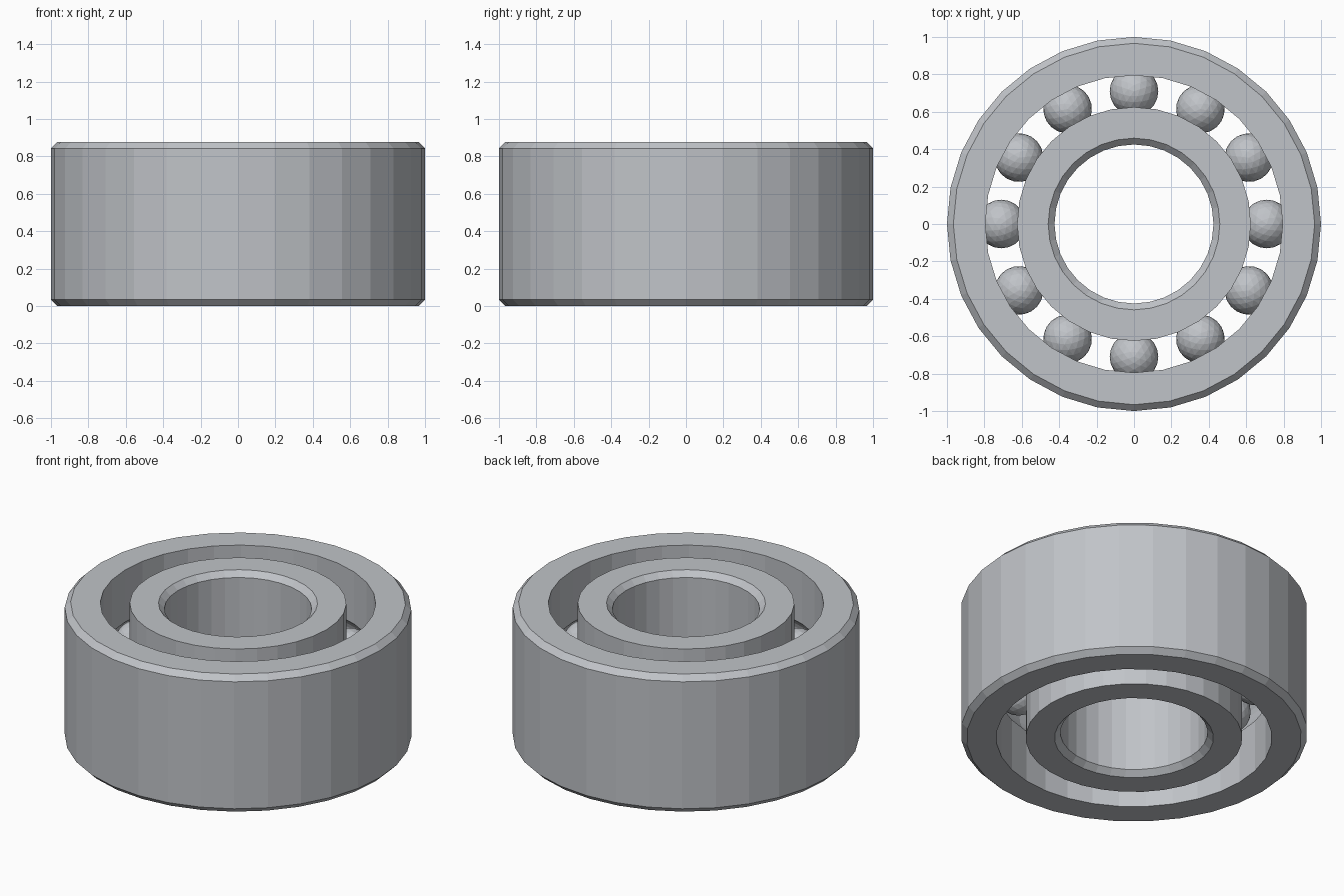
import bpy, bmesh
from math import sin, cos, pi, sqrt, atan2

cube = bpy.data.objects.get("Cube")
if cube:
    bpy.data.objects.remove(cube, do_unlink=True)

HEIGHT = 0.876
MID = HEIGHT / 2
CHAMFER = 0.034
SIDES = 32
PITCH = 0.71         # radius of the circle of balls
BALL = 0.13
GROOVE = 0.136       # raceway radius
BALLS = 12

steel = bpy.data.materials.new("steel grey")
steel.use_nodes = True
colour = (0.53, 0.55, 0.58, 1)
steel.diffuse_color = colour
steel.node_tree.nodes["Principled BSDF"].inputs["Base Color"].default_value = colour


def finish(name, bm):
    """Turn a bmesh into a flat shaded steel object."""
    bmesh.ops.recalc_face_normals(bm, faces=bm.faces)
    mesh = bpy.data.meshes.new(name)
    bm.to_mesh(mesh)
    bm.free()
    mesh.materials.append(steel)
    obj = bpy.data.objects.new(name, mesh)
    bpy.context.collection.objects.link(obj)
    return obj


def ring(name, plain, grooved):
    """Revolve a race: chamfered wall at radius plain, raceway wall at grooved."""
    side = 1 if grooved > plain else -1
    cut = plain + side * CHAMFER
    profile = [(cut, 0), (plain, CHAMFER), (plain, HEIGHT - CHAMFER),
               (cut, HEIGHT), (grooved, HEIGHT)]
    # Raceway arc, from the upper shoulder to the lower one
    reach = abs(PITCH - grooved)
    limit = atan2(sqrt(GROOVE ** 2 - reach ** 2), reach)
    steps = 8
    for i in range(steps + 1):
        a = limit * (1 - 2 * i / steps)
        profile.append((PITCH - side * GROOVE * cos(a), MID + GROOVE * sin(a)))
    profile.append((grooved, 0))

    bm = bmesh.new()
    loops = []
    for s in range(SIDES):
        t = 2 * pi * s / SIDES
        loops.append([bm.verts.new((r * cos(t), r * sin(t), z)) for r, z in profile])
    n = len(profile)
    for s in range(SIDES):
        a, b = loops[s], loops[(s + 1) % SIDES]
        for i in range(n):
            j = (i + 1) % n
            bm.faces.new((a[i], b[i], b[j], a[j]))
    return finish(name, bm)


# Outer and inner races
ring("outer_ring", 1.0, 0.795)
ring("inner_ring", 0.425, 0.625)

# Balls, evenly spaced in the raceway
for k in range(BALLS):
    t = 2 * pi * k / BALLS
    bm = bmesh.new()
    bmesh.ops.create_icosphere(bm, subdivisions=3, radius=BALL)
    ball = finish(f"ball_{k + 1}", bm)
    ball.location = (PITCH * cos(t), PITCH * sin(t), MID)
    ball.rotation_euler.z = t
